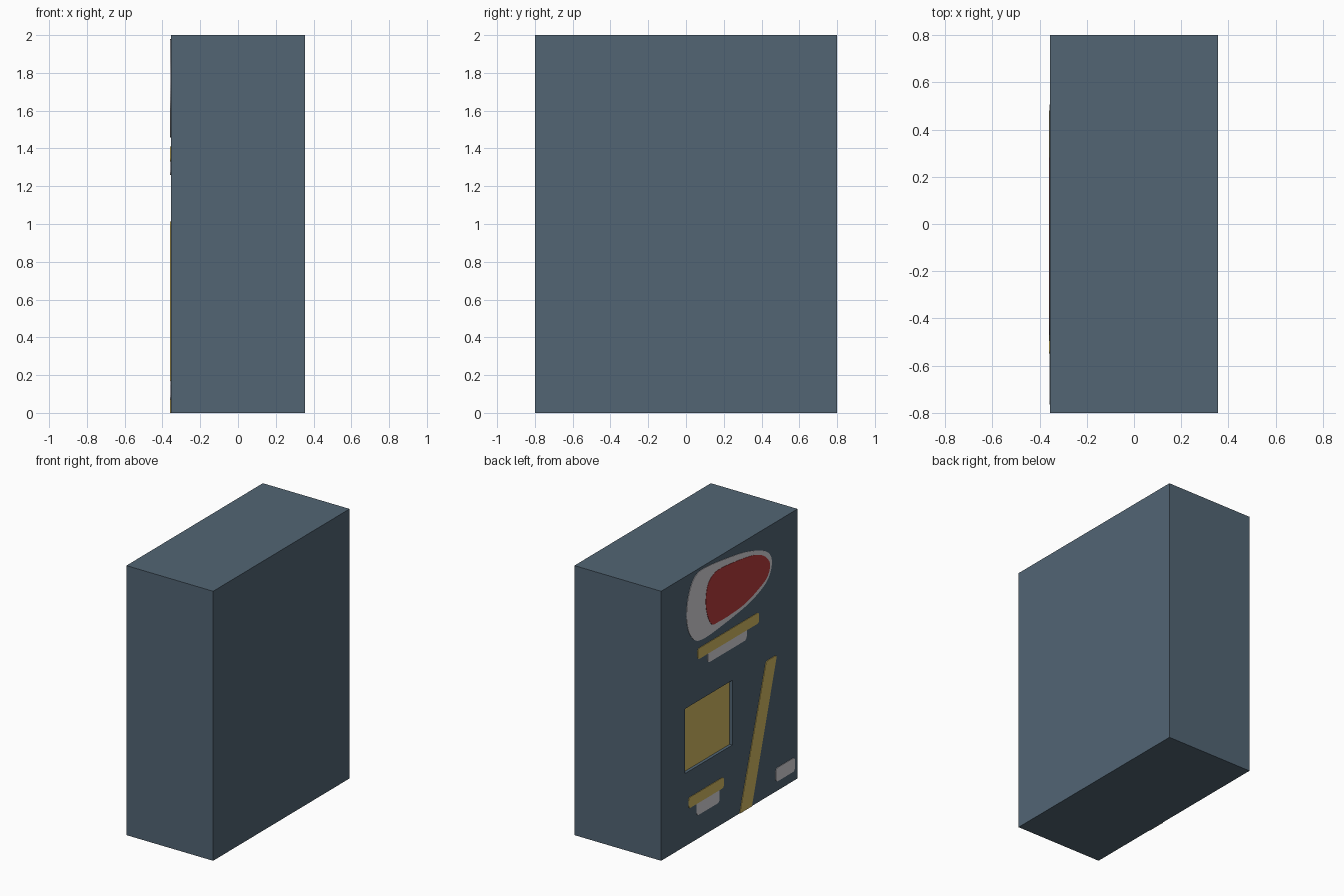
import bpy, bmesh
from mathutils import Vector

if "Cube" in bpy.data.objects:
    bpy.data.objects.remove(bpy.data.objects["Cube"])

W = 0.356           # half width of the cabinet in x
LEFT = -W           # plane of the decorated side


def srgb(c):
    return tuple(((v / 255 + 0.055) / 1.055) ** 2.4 for v in c) + (1,)


def material(name, rgb):
    m = bpy.data.materials.new(name)
    m.diffuse_color = srgb(rgb)
    m.use_nodes = True
    m.node_tree.nodes["Principled BSDF"].inputs["Base Color"].default_value = m.diffuse_color
    return m


slate = material("slate_blue", (82, 101, 116))
grey = material("light_grey", (216, 214, 219))
red = material("red", (185, 60, 60))
yellow = material("mustard_yellow", (212, 186, 98))


def finish(bm, name, mats):
    bmesh.ops.recalc_face_normals(bm, faces=bm.faces)
    me = bpy.data.meshes.new(name)
    bm.to_mesh(me)
    bm.free()
    for m in mats:
        me.materials.append(m)
    ob = bpy.data.objects.new(name, me)
    bpy.context.collection.objects.link(ob)
    return ob


def plate(name, pts, mat, thick=0.004, radius=0.0, round_above=-1):
    """Thin plate on the left side from a (y, z) outline."""
    bm = bmesh.new()
    vs = [bm.verts.new((LEFT + 0.002, y, z)) for y, z in pts]
    bm.faces.new(vs)
    if radius:
        bmesh.ops.bevel(bm, geom=[v for v in bm.verts if v.co.z > round_above],
                        offset=radius, segments=4, profile=0.5, affect='VERTICES')
    ext = bmesh.ops.extrude_face_region(bm, geom=bm.faces[:])
    for v in ext["geom"]:
        if isinstance(v, bmesh.types.BMVert):
            v.co.x = LEFT - thick
    return finish(bm, name, [mat])


def rect(y0, y1, z0, z1):
    return [(y0, z0), (y1, z0), (y1, z1), (y0, z1)]


def smooth_loop(pts, n=5):
    """Closed Catmull-Rom curve through the points."""
    p = [Vector(q) for q in pts]
    out = []
    for i in range(len(p)):
        a, b, c, d = (p[(i + k) % len(p)] for k in (-1, 0, 1, 2))
        for s in range(n):
            t = s / n
            out.append(0.5 * (2 * b + (c - a) * t + (2 * a - 5 * b + 4 * c - d) * t * t
                              + (3 * b - a - 3 * c + d) * t ** 3))
    return [tuple(q) for q in out]


# Cabinet with a shallow window recess in the left side
bm = bmesh.new()
bmesh.ops.create_cube(bm, size=1)
for v in bm.verts:
    v.co = (v.co.x * 2 * W, v.co.y * 1.6, v.co.z * 2 + 1)
side = min(bm.faces, key=lambda f: f.calc_center_median().x)
bmesh.ops.inset_individual(bm, faces=[side], thickness=0.2)
for v in side.verts:
    v.co.y = 0.518 if v.co.y > 0 else -0.035
    v.co.z = 1.02 if v.co.z > 1 else 0.54
floor = bmesh.ops.extrude_discrete_faces(bm, faces=[side])["faces"][0]
for v in floor.verts:
    v.co.x += 0.022
floor.material_index = 1
finish(bm, "cabinet", [slate, yellow])

# Egg-shaped badge: grey backing and red centre
backing = [(0.505, 1.72), (0.48, 1.85), (0.41, 1.955), (0.28, 1.98), (-0.07, 1.937),
           (-0.25, 1.897), (-0.39, 1.848), (-0.47, 1.79), (-0.495, 1.72), (-0.47, 1.64),
           (-0.40, 1.58), (-0.25, 1.525), (-0.07, 1.494), (0.165, 1.467), (0.31, 1.46),
           (0.40, 1.482), (0.465, 1.55), (0.495, 1.63)]
centre = [(0.282, 1.72), (0.26, 1.837), (0.19, 1.895), (0.08, 1.905), (-0.19, 1.874),
          (-0.33, 1.84), (-0.42, 1.79), (-0.47, 1.72), (-0.45, 1.65), (-0.385, 1.603),
          (-0.19, 1.538), (0.0, 1.52), (0.13, 1.52), (0.21, 1.53), (0.26, 1.61)]
plate("badge_backing", smooth_loop(backing), grey, 0.003)
plate("badge_centre", smooth_loop(centre), red, 0.005)

# Yellow bars with a grey tab below each
plate("upper_bar", rect(-0.343, 0.374, 1.33, 1.41), yellow, radius=0.02)
plate("upper_tab", rect(-0.2, 0.257, 1.26, 1.35), grey, 0.003, 0.025)
plate("lower_bar", rect(0.07, 0.482, 0.265, 0.345), yellow, radius=0.02)
plate("lower_tab", rect(0.118, 0.388, 0.175, 0.285), grey, 0.003, 0.025)

# Small grey plate in the bottom corner
plate("corner_plate", rect(-0.765, -0.541, 0.07, 0.172), grey, 0.003, 0.025)

# Slanted yellow stripe rising from the base
plate("slanted_stripe", [(-0.118, 0), (-0.259, 0), (-0.553, 1.012), (-0.428, 1.012)],
      yellow, radius=0.02, round_above=0.5)
